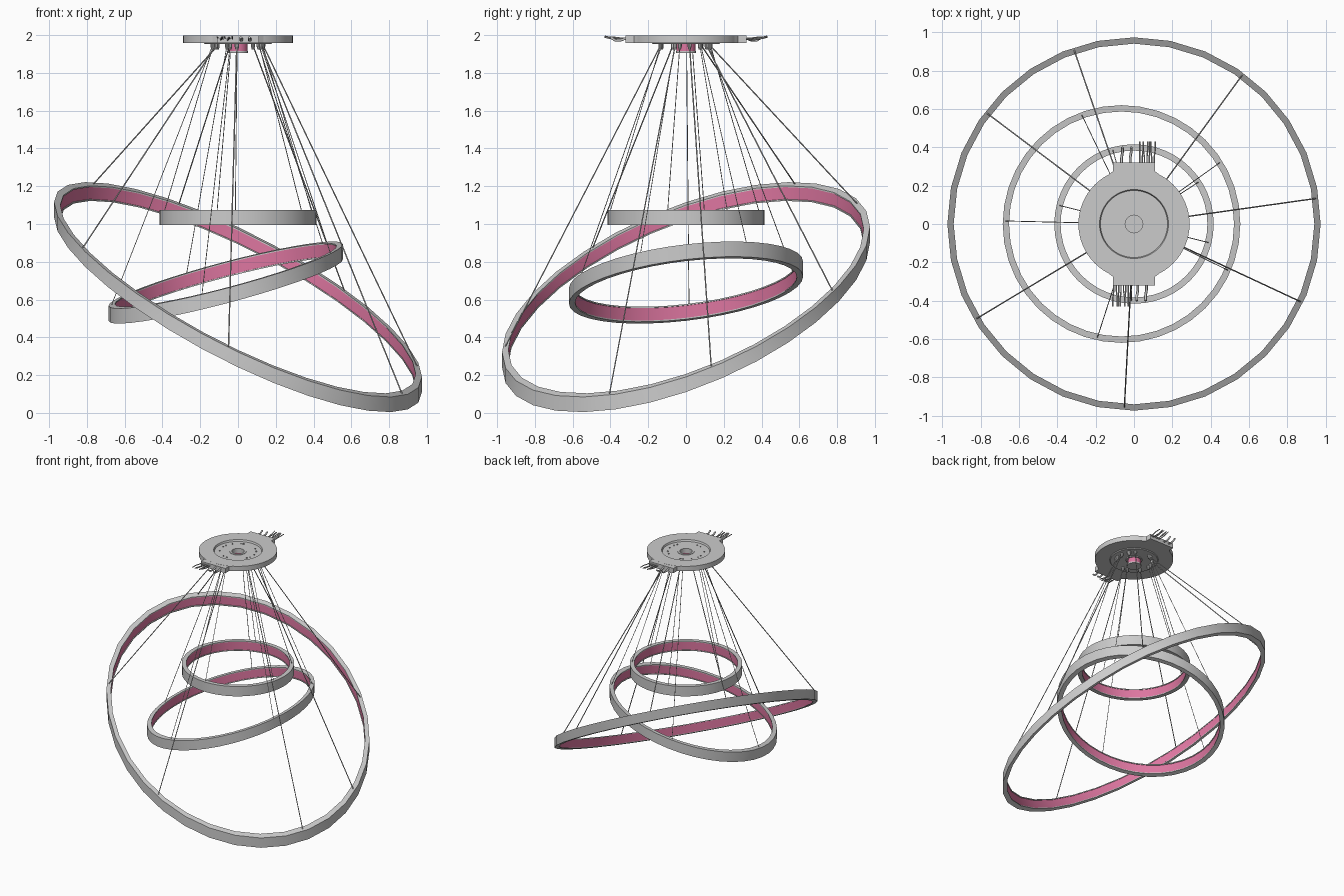
import bpy, bmesh, math
from mathutils import Vector

if "Cube" in bpy.data.objects:
    bpy.data.objects.remove(bpy.data.objects["Cube"])

pink = bpy.data.materials.new("pink_diffuser")
pink.diffuse_color = (0.72, 0.18, 0.35, 1)
pink.use_nodes = True
pink.node_tree.nodes["Principled BSDF"].inputs["Base Color"].default_value = pink.diffuse_color


def lathe(name, profile, sides, mat=None, shear=(0, 0), loc=(0, 0, 0)):
    """Spin a closed (r, z) profile round z, then shear it so the walls stay vertical."""
    bm = bmesh.new()
    loops = []
    for r, z in profile:
        loop = []
        for i in range(sides):
            a = 2 * math.pi * i / sides
            x, y = r * math.cos(a), r * math.sin(a)
            loop.append(bm.verts.new((x, y, z + shear[0] * x + shear[1] * y)))
        loops.append(loop)
    for k in range(len(loops)):
        a, b = loops[k], loops[(k + 1) % len(loops)]
        for i in range(sides):
            j = (i + 1) % sides
            bm.faces.new((a[i], a[j], b[j], b[i]))
    bmesh.ops.recalc_face_normals(bm, faces=bm.faces)
    me = bpy.data.meshes.new(name)
    bm.to_mesh(me)
    bm.free()
    ob = bpy.data.objects.new(name, me)
    ob.location = loc
    bpy.context.collection.objects.link(ob)
    if mat:
        me.materials.append(mat)
    bpy.ops.object.select_all(action='DESELECT')
    ob.select_set(True)
    bpy.context.view_layer.objects.active = ob
    bpy.ops.object.shade_smooth_by_angle(angle=math.radians(30))
    return ob


def wire(name, paths, radius, res=1):
    """One curve object holding several round wires."""
    cu = bpy.data.curves.new(name, 'CURVE')
    cu.dimensions = '3D'
    cu.bevel_depth = radius
    cu.bevel_resolution = res
    cu.use_fill_caps = True
    for pts in paths:
        sp = cu.splines.new('POLY')
        sp.points.add(len(pts) - 1)
        for p, co in zip(sp.points, pts):
            p.co = (*co, 1)
    ob = bpy.data.objects.new(name, cu)
    bpy.context.collection.objects.link(ob)


H = 0.04      # half height of each ring band
HANG = 0.135  # radius of the cable holes in the canopy

# name, radius, sides, centre, slope x/y, cable angles, cable radius
rings = [
    ("large_ring", 0.974, 32, (0, 0, 0.613), (-0.475, 0.34),
     (8, 54, 109, 143, 211, 267, 335), 0.0035),
    ("medium_ring", 0.62, 40, (-0.065, 0, 0.69), (0.262, 0.115),
     (178.5, 110, 32, -23.5, 258), 0.0022),
    ("small_ring", 0.416, 48, (0, 0, 1.035), (0, 0),
     (166, 33, -14, 268, 106), 0.0022),
]

tops = []
for name, R, sides, c, sh, angles, cr in rings:
    # channel-shaped metal band, open on its inner side
    t, lip, back = 0.033, 0.007, 0.024
    lathe(name, [(R, -H), (R, H), (R - t, H), (R - t, H - lip), (R - back, H - lip),
                 (R - back, -H + lip), (R - t, -H + lip), (R - t, -H)],
          sides, shear=sh, loc=c)
    # glowing inner strip
    d = R - 0.029
    lathe(name + "_light_strip", [(d, -H + lip), (d, H - lip), (d + 0.006, H - lip),
                                  (d + 0.006, -H + lip)], sides, mat=pink, shear=sh, loc=c)
    # suspension cables
    paths = []
    for deg in angles:
        a = math.radians(deg)
        x, y = (R - t / 2) * math.cos(a), (R - t / 2) * math.sin(a)
        end = Vector((c[0] + x, c[1] + y, c[2] + H + sh[0] * x + sh[1] * y))
        b = math.atan2(end.y, end.x)
        top = Vector((HANG * math.cos(b), HANG * math.sin(b), 1.945))
        tops.append(top)
        paths.append([end, top])
    wire(name + "_cables", paths, cr)

# cable grips under the canopy and stubs showing above it
for i, p in enumerate(tops):
    lathe(f"cable_grip_{i}", [(0.0005, 1.925), (0.007, 1.925), (0.011, 1.94), (0.011, 1.968),
                              (0.0005, 1.968)], 10, loc=(p.x, p.y, 0))
wire("cable_stubs", [[(p.x, p.y, 1.96), (p.x, p.y, 1.99)] for p in tops], 0.005)

# canopy disc with a shallow stepped recess and centre hole
lathe("canopy", [(0.29, 1.958), (0.29, 1.998), (0.18, 1.998), (0.175, 1.984), (0.058, 1.984),
                 (0.058, 1.958), (0.175, 1.952), (0.18, 1.958)], 64)
lathe("canopy_hole_rim", [(0.062, 1.952), (0.062, 1.988), (0.046, 1.988), (0.046, 1.952)], 32)

# centre hub: pink tube on a grey base
lathe("hub_light", [(0.051, 1.915), (0.051, 1.953), (0.046, 1.953), (0.046, 1.915)], 32, mat=pink)
lathe("hub_base", [(0.0005, 1.904), (0.054, 1.904), (0.054, 1.915), (0.0005, 1.915)], 32)

# terminal boxes and loose wires, one set turned 180 degrees from the other
for side, s in (("back", 1), ("front", -1)):
    bm = bmesh.new()
    outline = [(-0.15, 0.245), (0.15, 0.245), (0.11, 0.275), (0.11, 0.32), (-0.11, 0.32), (-0.11, 0.275)]
    f = bm.faces.new([bm.verts.new((s * x, s * y, 1.958)) for x, y in outline])
    # keep the bottom cap so the box is closed
    ext = bmesh.ops.extrude_face_region(bm, geom=[f], use_keep_orig=True)
    bmesh.ops.translate(bm, vec=(0, 0, 0.039),
                        verts=[v for v in ext['geom'] if isinstance(v, bmesh.types.BMVert)])
    bmesh.ops.recalc_face_normals(bm, faces=bm.faces)
    me = bpy.data.meshes.new(side + "_terminal_box")
    bm.to_mesh(me)
    bm.free()
    bpy.context.collection.objects.link(bpy.data.objects.new(side + "_terminal_box", me))
    paths = []
    for k in range(7):
        x = 0.03 + 0.0125 * k
        w = 0.006 * math.sin(2.3 * k)
        paths.append([(s * x, s * 0.31, 1.985), (s * x, s * 0.345, 1.979 + w),
                      (s * (x + w), s * 0.385, 1.984 + w), (s * (x + w), s * 0.43, 1.995 - abs(w))])
    wire(side + "_thin_wires", paths, 0.0035)
    wire(side + "_thick_wires",
         [[(s * x, s * 0.31, 1.985), (s * x, s * 0.345, 1.973), (s * (x + 0.005), s * 0.375, 1.972),
           (s * (x + 0.005), s * 0.4, 1.988)] for x in (-0.065, -0.02)], 0.007)
